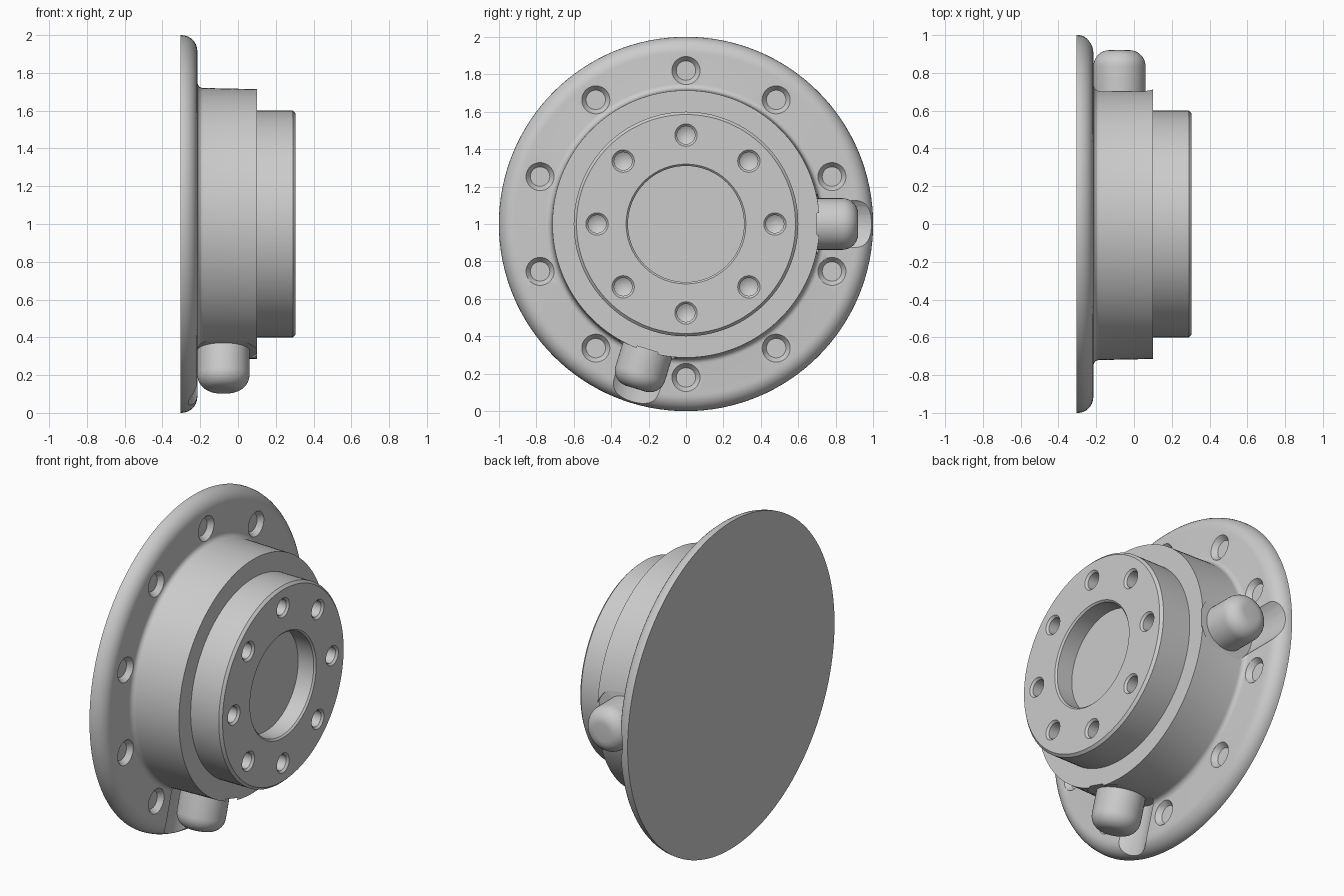
import bpy, bmesh
from math import radians, cos, sin, pi
from mathutils import Matrix, Vector

cube = bpy.data.objects.get("Cube")
if cube:
    bpy.data.objects.remove(cube)

metal = bpy.data.materials.new("grey_metal")
metal.use_nodes = True
GREY = (0.6, 0.6, 0.6, 1)
metal.diffuse_color = GREY
metal.node_tree.nodes["Principled BSDF"].inputs["Base Color"].default_value = GREY


def add_lathe(bm, profile, matrix, steps):
    """Spin a closed (radius, height) profile about its axis, then place it."""
    part = bmesh.new()
    verts = [part.verts.new((r, 0, h)) for r, h in profile]
    edges = [part.edges.new(pair) for pair in zip(verts, verts[1:])]
    bmesh.ops.spin(part, geom=verts + edges, cent=(0, 0, 0), axis=(0, 0, 1),
                   angle=2 * pi, steps=steps, use_duplicate=False)
    bmesh.ops.remove_doubles(part, verts=part.verts, dist=1e-5)
    bmesh.ops.recalc_face_normals(part, faces=part.faces)
    part.transform(matrix)
    mesh = bpy.data.meshes.new("part")
    part.to_mesh(mesh)
    part.free()
    bm.from_mesh(mesh)
    bpy.data.meshes.remove(mesh)


def make_object(name, bm):
    mesh = bpy.data.meshes.new(name)
    bm.to_mesh(mesh)
    bm.free()
    mesh.materials.append(metal)
    obj = bpy.data.objects.new(name, mesh)
    bpy.context.collection.objects.link(obj)
    return obj


def arc(r, h, radius, start, end, n=8):
    """Quarter-round points for a profile, angles in degrees."""
    angles = [radians(start + (end - start) * i / n) for i in range(n + 1)]
    return [(r + radius * cos(a), h + radius * sin(a)) for a in angles]


def smooth(obj):
    bpy.ops.object.select_all(action="DESELECT")
    obj.select_set(True)
    bpy.context.view_layer.objects.active = obj
    bpy.ops.object.shade_smooth_by_angle(angle=radians(30))


CENTRE = Vector((0, 0, 1))
ALONG_X = Matrix.Rotation(radians(90), 4, "Y")


def on_face(angle, radius, x):
    a = radians(angle)
    pos = CENTRE + Vector((x, radius * cos(a), radius * sin(a)))
    return Matrix.Translation(pos) @ ALONG_X


def radial(angle, x):
    pos = CENTRE + Vector((x, 0, 0))
    return Matrix.Translation(pos) @ Matrix.Rotation(radians(angle - 90), 4, "X")


# Flange, stepped hub and shallow bore as one turned profile
FLANGE, FACE = -0.215, 0.305
body = [(0, -0.305), (1, -0.305)]
body += arc(0.915, FLANGE - 0.085, 0.085, 0, 90)
body += arc(0.75, FLANGE + 0.03, 0.03, 270, 180, 5)
body += [(0.714, 0.1), (0.6, 0.1), (0.6, FACE - 0.015), (0.585, FACE),
         (0.32, FACE), (0.31, FACE - 0.01), (0.31, 0.19), (0, 0.19)]
bm = bmesh.new()
add_lathe(bm, body, Matrix.Translation(CENTRE) @ ALONG_X, 128)
hub = make_object("flanged_hub", bm)

# Hole cutters: drilled holes in the hub face, countersinks in the flange
holes = bmesh.new()
drill = [(0, -0.13), (0.048, -0.1), (0.048, -0.012), (0.06, 0), (0.06, 0.02), (0, 0.02)]
for i in range(8):
    add_lathe(holes, drill, on_face(45 * i, 0.475, FACE), 24)
sink = [(0, -0.03), (0.052, -0.03), (0.075, 0), (0.075, 0.02), (0, 0.02)]
for i in range(10):
    add_lathe(holes, sink, on_face(90 + 36 * i, 0.82, FLANGE), 32)

# Round clearance pockets around the side plugs
PLUGS = {"side_plug": 0, "lower_plug": -107}
PLUG_X = -0.077
pockets = bmesh.new()
for angle in PLUGS.values():
    add_lathe(pockets, [(0, 0.7), (0.187, 0.7), (0.187, 1.1), (0, 1.1)],
              radial(angle, PLUG_X), 48)

for name, cutter_bm in (("hole_cutter", holes), ("pocket_cutter", pockets)):
    cutter = make_object(name, cutter_bm)
    cutter.hide_render = True
    mod = hub.modifiers.new(name, "BOOLEAN")
    mod.operation, mod.solver, mod.object = "DIFFERENCE", "EXACT", cutter
    bpy.context.view_layer.objects.active = hub
    bpy.ops.object.modifier_apply(modifier=name)
    bpy.data.objects.remove(cutter)
smooth(hub)

# Rounded plugs standing out of the hub side
for name, angle in PLUGS.items():
    bm = bmesh.new()
    profile = [(0, 0.66), (0.138, 0.66)] + arc(0.053, 0.835, 0.085, 0, 90) + [(0, 0.92)]
    add_lathe(bm, profile, radial(angle, PLUG_X), 48)
    smooth(make_object(name, bm))
